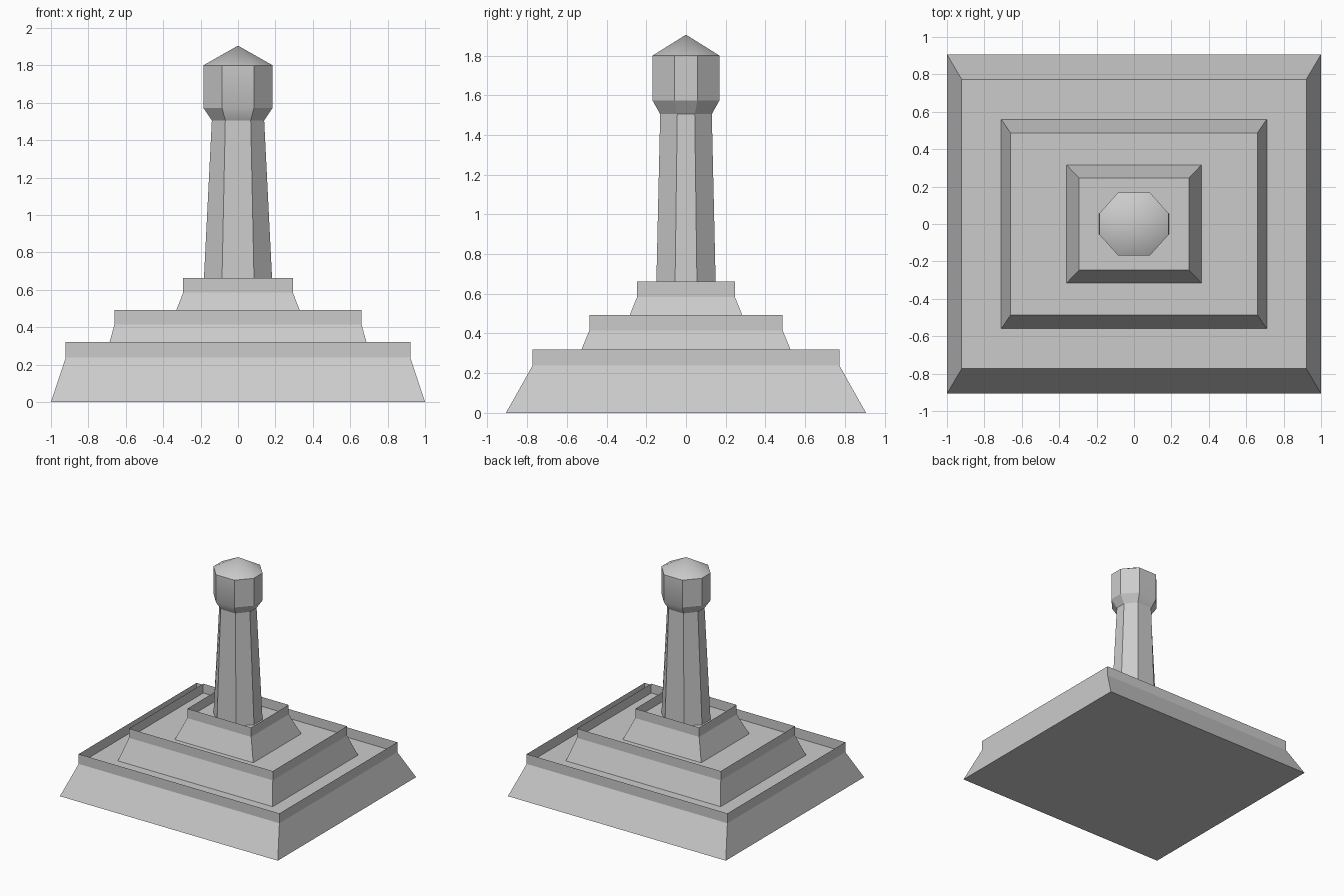
import bpy
import bmesh

cube = bpy.data.objects.get("Cube")
if cube:
    bpy.data.objects.remove(cube, do_unlink=True)

stone = bpy.data.materials.new("grey stone")
colour = (0.6, 0.6, 0.6, 1)
stone.diffuse_color = colour
stone.use_nodes = True
stone.node_tree.nodes["Principled BSDF"].inputs["Base Color"].default_value = colour


def finish(name, bm):
    mesh = bpy.data.meshes.new(name)
    bm.to_mesh(mesh)
    bm.free()
    mesh.materials.append(stone)
    obj = bpy.data.objects.new(name, mesh)
    bpy.context.collection.objects.link(obj)
    return obj


def bridge(bm, lower, upper):
    n = len(lower)
    for i in range(n):
        j = (i + 1) % n
        bm.faces.new((lower[i], lower[j], upper[j], upper[i]))


def rectangle(bm, x, y, z):
    corners = ((-x, -y), (x, -y), (x, y), (-x, y))
    return [bm.verts.new((cx, cy, z)) for cx, cy in corners]


def tier(name, foot, top, z_foot, z_floor, z_rim):
    """Sloped block with a recessed floor inside a thin upright rim."""
    bm = bmesh.new()
    base = rectangle(bm, *foot, z_foot)
    floor = rectangle(bm, *top, z_floor)
    rim = rectangle(bm, *top, z_rim)
    bridge(bm, base, floor)
    bridge(bm, floor, rim)
    bm.faces.new(floor)
    bm.faces.new(base[::-1])
    finish(name, bm)


def octagon(bm, x, y, cut_x, cut_y, z):
    """Octagon of half size x, y whose flat sides have half widths cut_x, cut_y."""
    points = [(cut_x, -y), (x, -cut_y), (x, cut_y), (cut_x, y)]
    points += [(-px, -py) for px, py in points]
    return [bm.verts.new((px, py, z)) for px, py in points]


# Stepped base
tier("lower_tier", (1.0, 0.907), (0.921, 0.773), 0, 0.238, 0.32)
tier("middle_tier", (0.71, 0.56), (0.66, 0.487), 0.238, 0.415, 0.492)
tier("upper_tier", (0.36, 0.315), (0.293, 0.246), 0.415, 0.585, 0.663)

# Tapered octagonal shaft
bm = bmesh.new()
foot = octagon(bm, 0.186, 0.151, 0.087, 0.056, 0.585)
neck = octagon(bm, 0.14, 0.13, 0.068, 0.044, 1.505)
bridge(bm, foot, neck)

# Flared head with a low pointed cap
head = octagon(bm, 0.185, 0.168, 0.085, 0.057, 1.573)
eave = octagon(bm, 0.185, 0.168, 0.085, 0.057, 1.8)
bridge(bm, neck, head)
bridge(bm, head, eave)
apex = bm.verts.new((0, 0, 1.905))
for i, vert in enumerate(eave):
    bm.faces.new((vert, eave[(i + 1) % len(eave)], apex))
tower = finish("tower", bm)

bpy.ops.object.select_all(action="DESELECT")
tower.select_set(True)
bpy.context.view_layer.objects.active = tower
bpy.ops.object.shade_smooth_by_angle()
